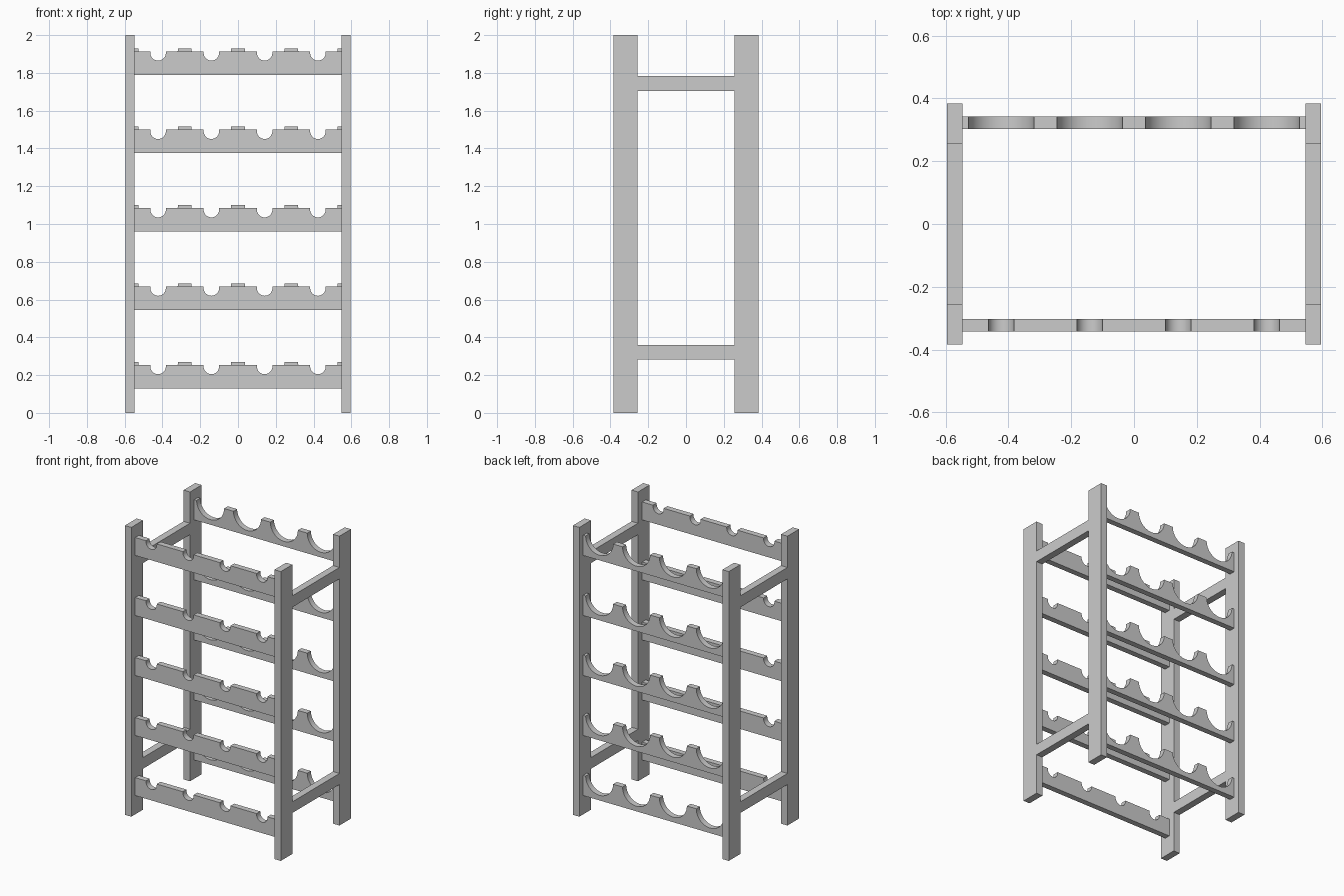
import bpy, bmesh
from math import pi, cos, sin

if "Cube" in bpy.data.objects:
    bpy.data.objects.remove(bpy.data.objects["Cube"])

X_OUT, X_IN = 0.596, 0.547
Y_OUT, Y_IN = 0.384, 0.257
PITCH = 0.282            # spacing between bottle notches
RAIL_Y0, RAIL_Y1 = 0.302, 0.342


def finish(name, bm):
    bmesh.ops.recalc_face_normals(bm, faces=bm.faces)
    mesh = bpy.data.meshes.new(name)
    bm.to_mesh(mesh)
    bm.free()
    obj = bpy.data.objects.new(name, mesh)
    bpy.context.collection.objects.link(obj)
    return obj


def box(name, x, y, z):
    bm = bmesh.new()
    bmesh.ops.create_cube(bm, size=1)
    for v in bm.verts:
        for i, (lo, hi) in enumerate((x, y, z)):
            v.co[i] = lo if v.co[i] < 0 else hi
    return finish(name, bm)


def notched_rail(name, y0, y1, z, height, radius, drop, segments):
    """Rail with four round-bottomed notches; arc centres lie `drop` below the top."""
    top = z + height
    pts = [(-X_IN, z), (-X_IN, top)]
    for i in range(4):
        cx = (i - 1.5) * PITCH
        if drop:
            pts.append((cx - radius, top))
        for k in range(segments + 1):
            a = pi + pi * k / segments
            pts.append((cx + radius * cos(a), top - drop + radius * sin(a)))
        if drop:
            pts.append((cx + radius, top))
    pts += [(X_IN, top), (X_IN, z)]
    bm = bmesh.new()
    face = bm.faces.new([bm.verts.new((px, y0, pz)) for px, pz in pts])
    ext = bmesh.ops.extrude_face_region(bm, geom=[face], use_keep_orig=True)
    for v in ext["geom"]:
        if isinstance(v, bmesh.types.BMVert):
            v.co.y = y1
    obj = finish(name, bm)
    # smooth notch curves, crisp corners
    bpy.ops.object.select_all(action='DESELECT')
    obj.select_set(True)
    bpy.context.view_layer.objects.active = obj
    bpy.ops.object.shade_smooth_by_angle(angle=pi / 6)
    return obj


# Side frames: two posts joined by two cross bars
for side, s in (("left", -1), ("right", 1)):
    xs = sorted((s * X_IN, s * X_OUT))
    box(f"{side}_front_post", xs, (-Y_OUT, -Y_IN), (0, 2))
    box(f"{side}_back_post", xs, (Y_IN, Y_OUT), (0, 2))
    box(f"{side}_lower_bar", xs, (-Y_IN, Y_IN), (0.283, 0.36))
    box(f"{side}_upper_bar", xs, (-Y_IN, Y_IN), (1.705, 1.784))

# Five tiers: neck rail at the front, wide cradle rail at the back
for tier in range(5):
    z = 0.13 + tier * 0.415
    notched_rail(f"front_neck_rail_{tier + 1}", -RAIL_Y1, -RAIL_Y0, z, 0.124, 0.041, 0.008, 20)
    notched_rail(f"back_cradle_rail_{tier + 1}", RAIL_Y0, RAIL_Y1, z, 0.14, 0.105, 0, 32)
